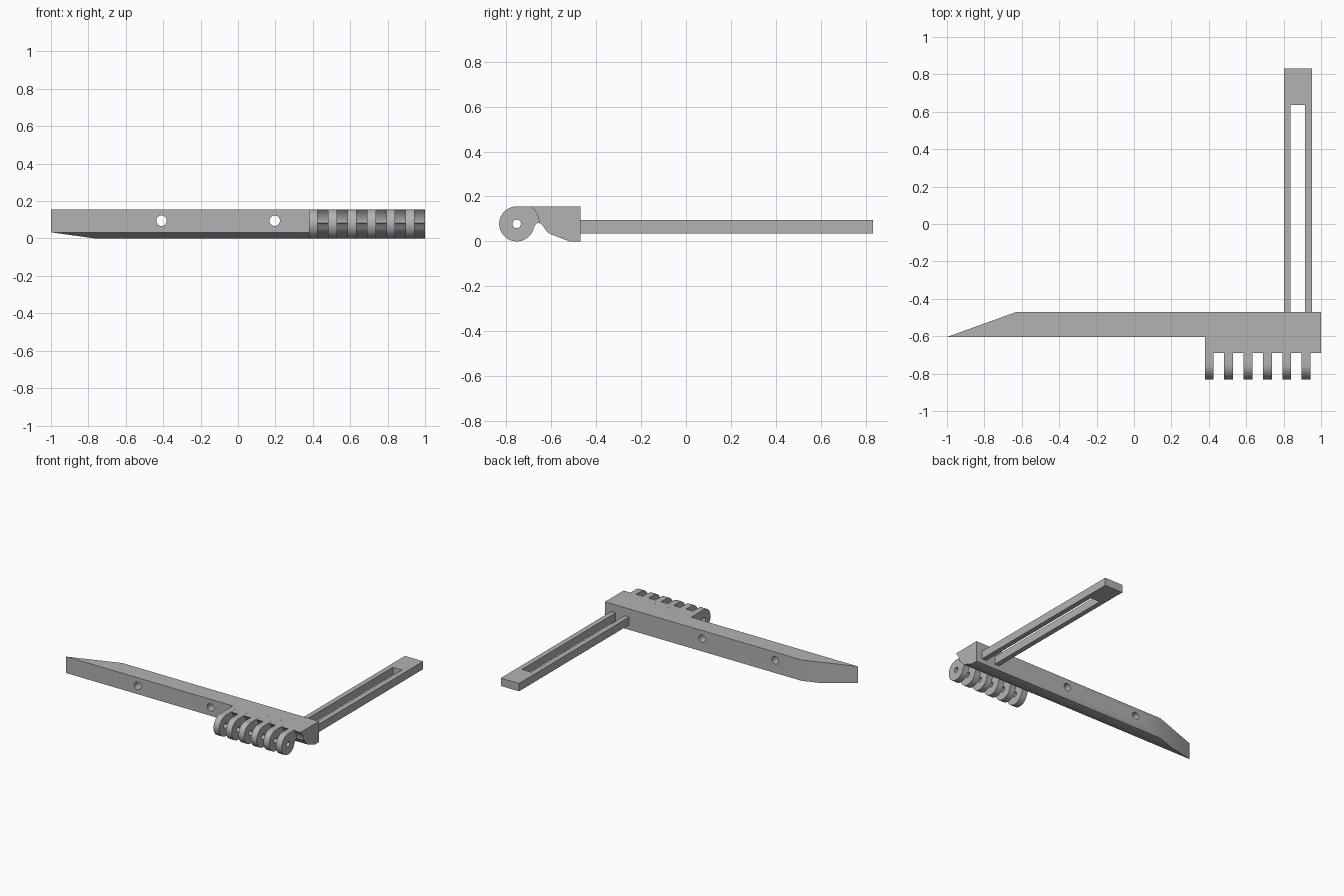
import bpy
import bmesh
from math import cos, sin, radians, pi
from mathutils import Vector

if "Cube" in bpy.data.objects:
    bpy.data.objects.remove(bpy.data.objects["Cube"], do_unlink=True)

grey = bpy.data.materials.new("plain_grey")
grey.use_nodes = True
colour = (0.448, 0.448, 0.448, 1)
grey.diffuse_color = colour
grey.node_tree.nodes["Principled BSDF"].inputs["Base Color"].default_value = colour


def prism(name, points, start, end, axis):
    """Extrude a closed outline along one axis; points give the other two in order."""
    def place(point, depth):
        co = list(point)
        co.insert(axis, depth)
        return co

    bm = bmesh.new()
    face = bm.faces.new([bm.verts.new(place(p, start)) for p in points])
    out = bmesh.ops.extrude_face_region(bm, geom=[face])
    shift = Vector(place((0, 0), end - start))
    moved = [v for v in out["geom"] if isinstance(v, bmesh.types.BMVert)]
    bmesh.ops.translate(bm, verts=moved, vec=shift)
    bmesh.ops.recalc_face_normals(bm, faces=bm.faces)
    mesh = bpy.data.meshes.new(name)
    bm.to_mesh(mesh)
    bm.free()
    mesh.materials.append(grey)
    obj = bpy.data.objects.new(name, mesh)
    bpy.context.collection.objects.link(obj)
    return obj


def arc(centre, radius, a0, a1, steps):
    angles = [radians(a0 + (a1 - a0) * i / steps) for i in range(steps + 1)]
    return [(centre[0] + radius * cos(a), centre[1] + radius * sin(a)) for a in angles]


def combine(target, tool, operation):
    """Apply a boolean and discard the tool."""
    mod = target.modifiers.new("combine", "BOOLEAN")
    mod.operation = operation
    mod.solver = "EXACT"
    mod.object = tool
    bpy.context.view_layer.objects.active = target
    bpy.ops.object.modifier_apply(modifier=mod.name)
    bpy.data.objects.remove(tool, do_unlink=True)


def cut_hole(target, centre, radius, start, end, axis):
    ring = arc(centre, radius, 0, 345, 23)
    combine(target, prism("hole_cutter", ring, start, end, axis), "DIFFERENCE")


TOP = 0.156
FRONT, BACK = -0.604, -0.47
PIN = (-0.753, TOP / 2)
HINGE_X, PITCH, WIDTH = 0.379, 0.1035, 0.047

# Long bar with a chamfered lower front edge
body = prism("hinge_bar", [(FRONT, 0.033), (-0.518, 0), (BACK, 0),
                           (BACK, TOP), (FRONT, TOP)], -1, 1, 0)

# Slanted tip at the right end
tip = [(-1, FRONT), (-0.628, BACK), (-0.628, BACK + 0.1), (-1.2, BACK + 0.1),
       (-1.2, FRONT - 0.07)]
combine(body, prism("tip_cutter", tip, -0.1, 0.3, 2), "DIFFERENCE")

# Hinge block, hollowed in front around the pin axis
arch_back = [(-0.654, 0.082), (-0.644, 0.078), (-0.636, 0.069),
             (-0.627, 0.055), (-0.617, 0.042), (FRONT, 0.033)]
block = (arc(PIN, 0.1, 51, 6, 8) + arch_back
         + [(-0.56, 0.05), (-0.56, TOP)])
combine(body, prism("hinge_block", block, HINGE_X, 1, 0), "UNION")

# Row of six round hinge knuckles
knuckle = (arc(PIN, TOP / 2, 90, 346, 36)
           + [(-0.672, 0.072), (-0.665, 0.08), (-0.654, 0.082),
              (-0.64, 0.09), (-0.64, TOP)])
for i in range(6):
    x = HINGE_X + i * PITCH
    finger = prism("hinge_knuckle", knuckle, x, x + WIDTH, 0)
    cut_hole(finger, PIN, 0.019, x - 0.1, x + 0.2, 0)
    combine(body, finger, "UNION")

# Two screw holes through the bar
for x in (-0.409, 0.196):
    cut_hole(body, (x, 0.095), 0.028, -0.9, -0.2, 1)

# Slotted arm reaching backwards
arm = prism("slotted_arm", [(0.801, BACK), (0.838, BACK), (0.838, 0.635),
                            (0.914, 0.635), (0.914, BACK), (0.952, BACK),
                            (0.952, 0.831), (0.801, 0.831)], 0.036, 0.095, 2)

bpy.ops.object.select_all(action="DESELECT")
body.select_set(True)
bpy.context.view_layer.objects.active = body
bpy.ops.object.shade_smooth_by_angle(angle=pi / 7)
